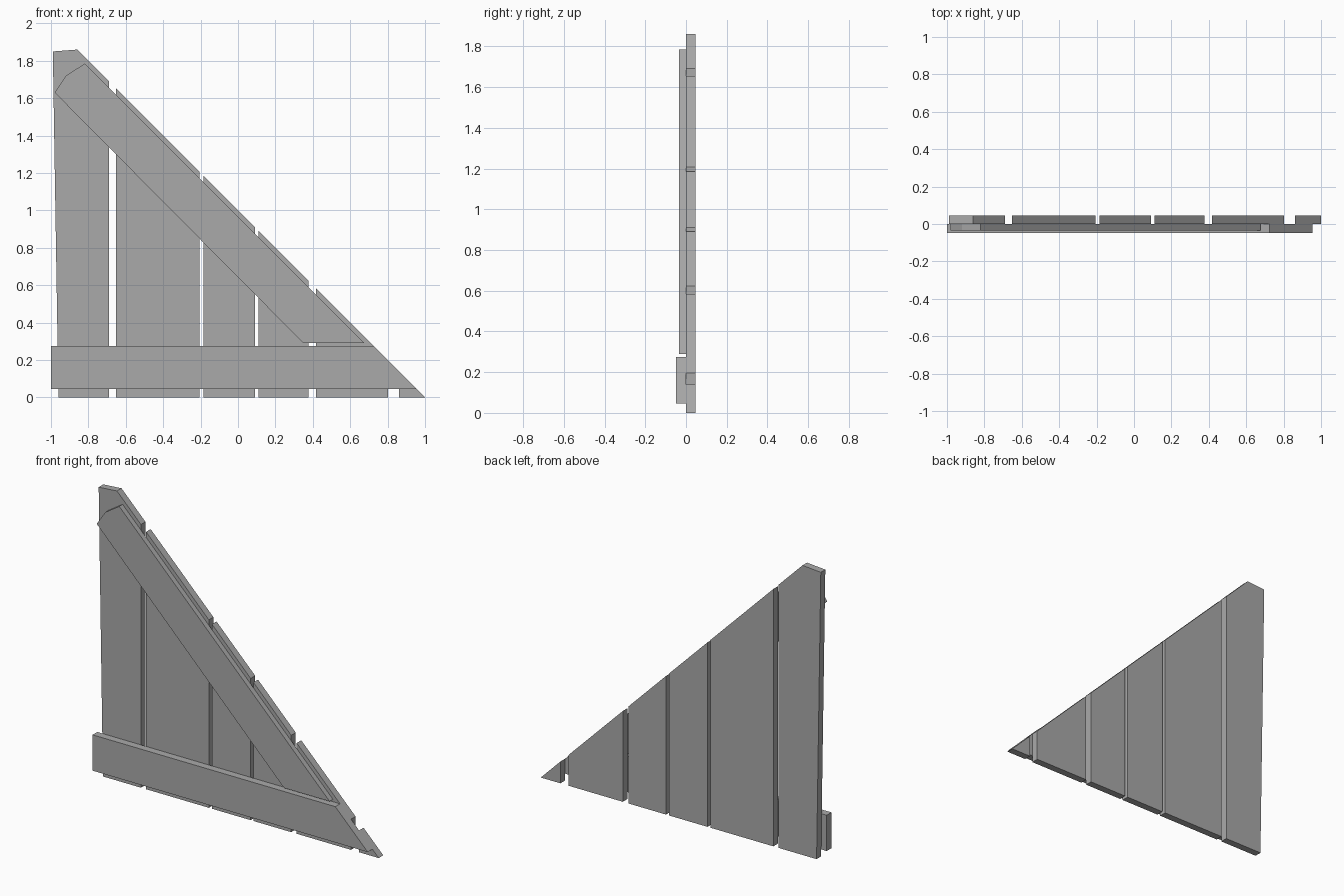
import bpy
import bmesh

cube = bpy.data.objects.get("Cube")
if cube:
    bpy.data.objects.remove(cube, do_unlink=True)

grey = bpy.data.materials.new("plain_grey")
grey.use_nodes = True
colour = (0.4, 0.4, 0.4, 1)
grey.diffuse_color = colour
grey.node_tree.nodes["Principled BSDF"].inputs["Base Color"].default_value = colour


def board(name, outline, front, back):
    """Extrude an x-z outline from the front depth to the back depth."""
    bm = bmesh.new()
    face = bm.faces.new([bm.verts.new((x, front, z)) for x, z in outline])
    moved = bmesh.ops.extrude_face_region(bm, geom=[face])["geom"]
    verts = [v for v in moved if isinstance(v, bmesh.types.BMVert)]
    bmesh.ops.translate(bm, verts=verts, vec=(0, back - front, 0))
    bmesh.ops.recalc_face_normals(bm, faces=bm.faces)
    mesh = bpy.data.meshes.new(name)
    bm.to_mesh(mesh)
    bm.free()
    mesh.materials.append(grey)
    obj = bpy.data.objects.new(name, mesh)
    bpy.context.collection.objects.link(obj)
    return obj


JOINT, BACK = 0.0, 0.046

# Tall end plank with a clipped tip
board("end_plank", [(-0.96, 0), (-0.69, 0), (-0.69, 1.69), (-0.86, 1.86), (-0.99, 1.85)],
      JOINT, BACK)

# Upright planks cut along the sloping edge x + z = 1
spans = [(-0.653, -0.207), (-0.185, 0.09), (0.11, 0.378), (0.417, 0.803)]
for i, (a, b) in enumerate(spans):
    board(f"upright_plank_{i + 1}", [(a, 0), (b, 0), (b, 1 - b), (a, 1 - a)], JOINT, BACK)

# Small corner piece
board("corner_plank", [(0.86, 0), (1, 0), (0.86, 0.14)], JOINT, BACK)

# Diagonal brace with a trimmed top end
board("diagonal_brace", [(-0.98, 1.63), (-0.92, 1.72), (-0.82, 1.785), (0.675, 0.29), (0.35, 0.29)],
      -0.034, JOINT)

# Bottom rail with a sloping end
board("bottom_rail", [(-1, 0.045), (0.955, 0.045), (0.725, 0.275), (-1, 0.275)],
      -0.048, JOINT)
